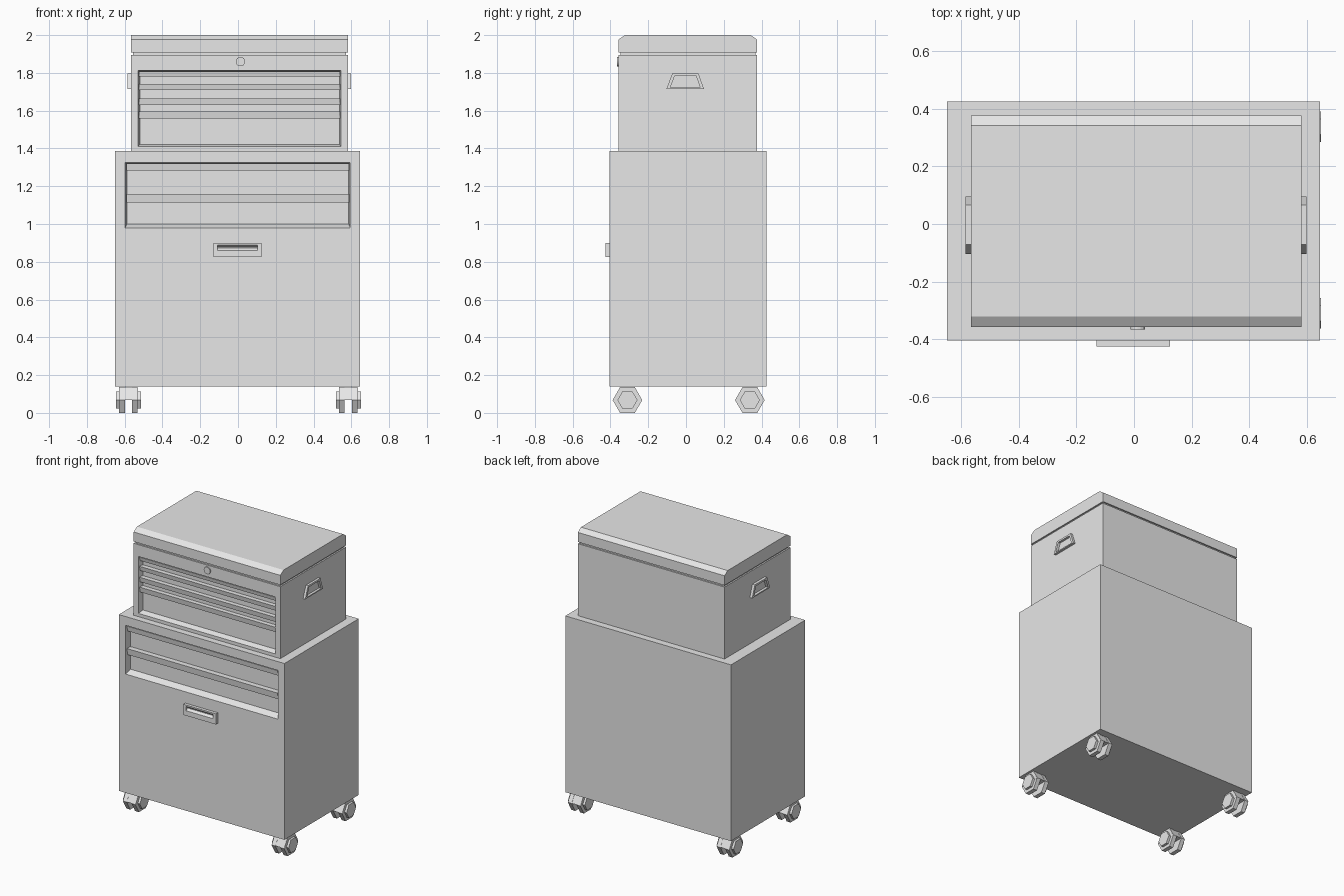
import bpy, bmesh, math

cube = bpy.data.objects.get("Cube")
if cube:
    bpy.data.objects.remove(cube, do_unlink=True)

grey = bpy.data.materials.new("light_grey")
grey.use_nodes = True
grey.diffuse_color = (0.8, 0.8, 0.8, 1)
grey.node_tree.nodes["Principled BSDF"].inputs["Base Color"].default_value = (0.8, 0.8, 0.8, 1)


def loft(name, loops, caps=True, ring=False):
    """Bridge matching point loops; cap the ends or close them into a ring."""
    bm = bmesh.new()
    rows = [[bm.verts.new(p) for p in loop] for loop in loops]
    pairs = list(zip(rows, rows[1:])) + ([(rows[-1], rows[0])] if ring else [])
    for a, b in pairs:
        for i in range(len(a)):
            j = (i + 1) % len(a)
            bm.faces.new((a[i], a[j], b[j], b[i]))
    if caps and not ring:
        bm.faces.new(rows[0])
        bm.faces.new(rows[-1])
    bmesh.ops.recalc_face_normals(bm, faces=bm.faces)
    mesh = bpy.data.meshes.new(name)
    bm.to_mesh(mesh)
    bm.free()
    mesh.materials.append(grey)
    obj = bpy.data.objects.new(name, mesh)
    bpy.context.collection.objects.link(obj)
    return obj


def rect(x0, x1, z0, z1, y):
    return [(x0, y, z0), (x1, y, z0), (x1, y, z1), (x0, y, z1)]


def along_x(profile, x):
    return [(x, y, z) for y, z in profile]


def prism(name, profile, x0, x1):
    return loft(name, [along_x(profile, x0), along_x(profile, x1)])


def hexagon(y, z, r, count=6):
    return [(y + r * math.cos(i * math.pi / 3), z + r * math.sin(i * math.pi / 3))
            for i in range(count)]


def drawer_pulls(name, x0, x1, front, depth, bands):
    for i, (z0, z1) in enumerate(bands):
        back = front + depth
        prism(f"{name}_{i + 1}", [(back, z0), (front + 0.012, z0), (front + 0.006, z1), (back, z1)], x0, x1)


# Lower cabinet with a recessed drawer bay
loft("cabinet", [rect(-0.65, 0.646, 0.14, 1.387, 0.426), rect(-0.65, 0.646, 0.14, 1.387, -0.404),
                 rect(-0.597, 0.594, 0.98, 1.325, -0.404), rect(-0.588, 0.586, 1.0, 1.318, -0.36)])
drawer_pulls("cabinet_drawer_pull", -0.59, 0.588, -0.404, 0.045, [(1.282, 1.319), (1.115, 1.16)])

# Cabinet door handle with a V-shaped finger slot
loft("door_handle", [rect(-0.13, 0.125, 0.825, 0.90, -0.403), rect(-0.13, 0.125, 0.825, 0.90, -0.426),
                     rect(-0.108, 0.103, 0.86, 0.89, -0.426), rect(-0.108, 0.103, 0.873, 0.877, -0.41)])

# Upper chest with a recessed drawer bay
loft("chest", [rect(-0.566, 0.582, 1.387, 1.896, 0.377), rect(-0.566, 0.582, 1.387, 1.896, -0.358),
               rect(-0.53, 0.545, 1.41, 1.813, -0.358), rect(-0.52, 0.537, 1.422, 1.805, -0.32)])
drawer_pulls("chest_drawer_pull", -0.524, 0.539, -0.358, 0.04,
             [(1.78, 1.807), (1.71, 1.742), (1.63, 1.665), (1.558, 1.595)])

# Lid and the recessed seam below it
loft("lid_seam", [rect(-0.556, 0.572, 1.89, 1.915, 0.367), rect(-0.556, 0.572, 1.89, 1.915, -0.348)])
prism("lid", [(-0.358, 1.908), (0.377, 1.908), (0.377, 1.976), (0.343, 2), (-0.322, 2), (-0.358, 1.976)],
      -0.566, 0.582)

# Round lock
loft("lock", [[(0.013 + 0.025 * math.cos(a), y, 1.86 + 0.025 * math.sin(a))
               for a in (i * math.pi / 8 for i in range(16))] for y in (-0.35, -0.366)])

# Trapezoid carry handles on both sides of the chest
outer = [(-0.104, 1.714), (0.095, 1.714), (0.066, 1.798), (-0.072, 1.798)]
inner = [(-0.084, 1.722), (0.075, 1.722), (0.053, 1.785), (-0.059, 1.785)]
for name, near, far in (("left_carry_handle", 0.58, 0.599), ("right_carry_handle", -0.564, -0.585)):
    loft(name, [along_x(outer, near), along_x(outer, far), along_x(inner, far), along_x(inner, near)],
         ring=True)

# Four twin-wheel casters
for side, x in (("left", 0.584), ("right", -0.58)):
    for end, y in (("front", -0.31), ("back", 0.338)):
        name = f"{end}_{side}_caster"
        prism(name + "_fork", hexagon(y, 0.068, 0.077, 4), x - 0.05, x + 0.05)
        for label, s in (("outer", 1), ("inner", -1)):
            prism(f"{name}_{label}_wheel", hexagon(y, 0.068, 0.0785), x + s * 0.019, x + s * 0.049)
            prism(f"{name}_{label}_hub", hexagon(y, 0.068, 0.053), x + s * 0.04, x + s * 0.066)
